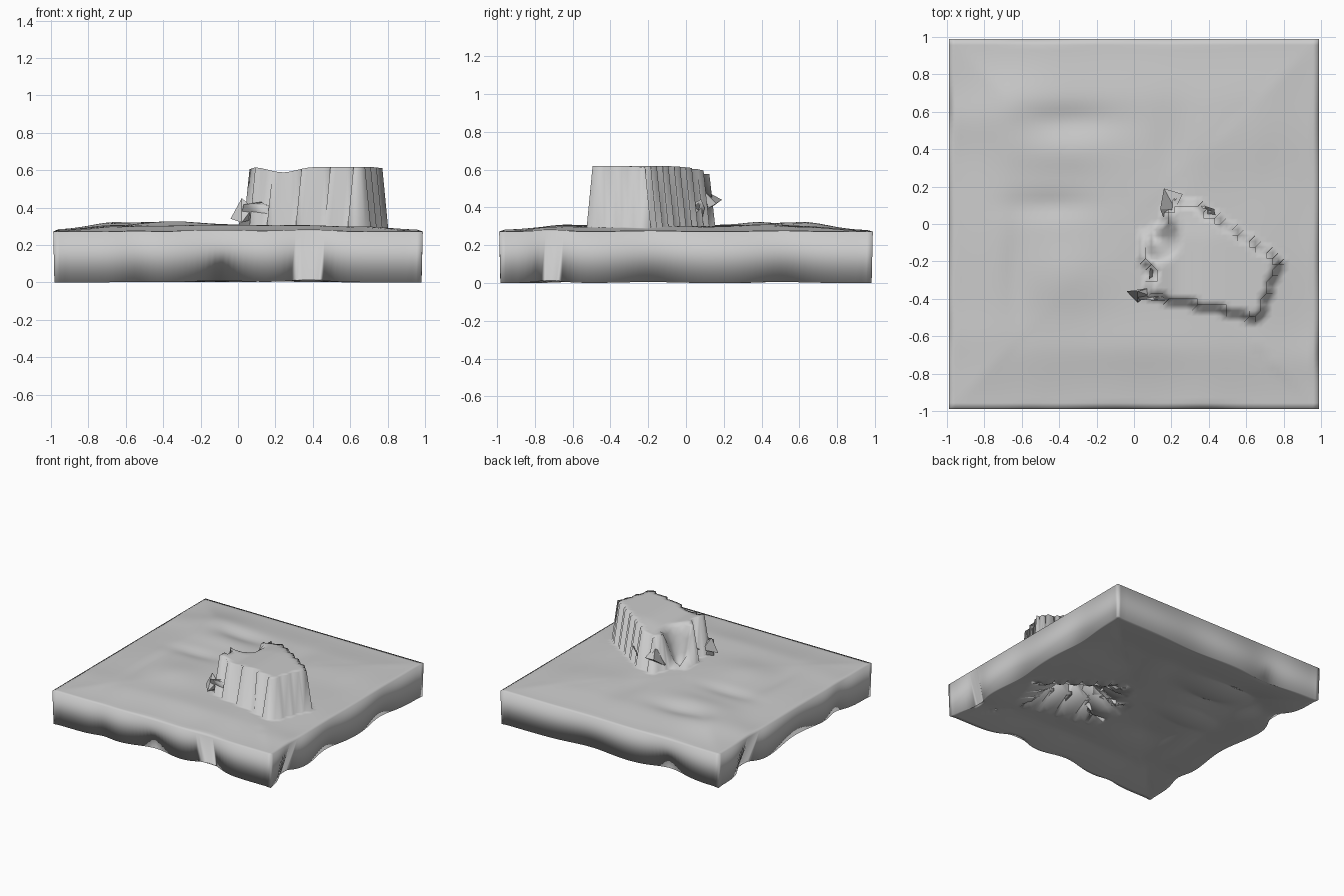
import bpy, bmesh, math

if "Cube" in bpy.data.objects:
    bpy.data.objects.remove(bpy.data.objects["Cube"])

N = 64                # grid cells per side
H = 0.988             # half width
EDGE = 0.272          # rim height and slab thickness

MESA = [(0.06, -0.38), (0.67, -0.505), (0.775, -0.21), (0.72, -0.15), (0.32, 0.11),
        (0.20, 0.13), (0.17, 0.0), (0.05, -0.05), (0.05, -0.18), (0.11, -0.25)]

# Soft hills and hollows: x, y, x radius, y radius, height
HILLS = [(-0.40, 0.10, 0.75, 0.65, 0.016), (0.45, -0.15, 0.5, 0.5, 0.006),
         (-0.65, 0.62, 0.25, 0.20, 0.020), (-0.35, 0.55, 0.25, 0.08, -0.022),
         (-0.40, 0.38, 0.25, 0.10, 0.014), (-0.45, 0.10, 0.22, 0.07, -0.018),
         (-0.35, -0.28, 0.20, 0.18, 0.020), (-0.64, -0.25, 0.06, 0.25, -0.012),
         (0.20, 0.42, 0.10, 0.20, -0.012), (0.40, 0.45, 0.20, 0.20, 0.010),
         (0.0, -0.65, 0.5, 0.14, 0.008), (0.75, 0.25, 0.15, 0.2, -0.008)]

# Places where the ground drops more sharply to the rim: position, width, drop
LIPS = {"front": [(0.38, 0.16, 0.009), (-0.10, 0.22, 0.007), (-0.55, 0.1, 0.003)],
        "right": [(-0.72, 0.12, 0.009), (-0.2, 0.2, 0.005), (0.5, 0.2, 0.005)],
        "left": [(0.56, 0.13, 0.011), (-0.1, 0.3, 0.006), (-0.6, 0.12, 0.005)],
        "back": [(-0.5, 0.2, 0.007), (0.2, 0.25, 0.004)]}


def inside(x, y, poly):
    hit = False
    for (x1, y1), (x2, y2) in zip(poly, poly[1:] + poly[:1]):
        if (y1 > y) != (y2 > y) and x < (x2 - x1) * (y - y1) / (y2 - y1) + x1:
            hit = not hit
    return hit


def smooth(t):
    t = max(0.0, min(1.0, t))
    return t * t * (3 - 2 * t)


def height(x, y):
    d = H - max(abs(x), abs(y))
    if d < 1e-4:
        return EDGE
    if abs(y) > abs(x):
        side, along = ("front" if y < 0 else "back"), x
    else:
        side, along = ("left" if x < 0 else "right"), y
    lip = 0.001 + sum(a * math.exp(-((along - p) / w) ** 2) for p, w, a in LIPS[side])
    lip *= 1 - 0.5 * smooth(d / 0.4)
    z = EDGE + lip + 0.020 * smooth(d / 0.35)
    fade = smooth(d / 0.35)
    for hx, hy, rx, ry, a in HILLS:
        z += fade * a * math.exp(-((x - hx) / rx) ** 2 - ((y - hy) / ry) ** 2)
    # steep flat-topped block with a notch on its left side
    if inside(x, y, MESA):
        top = 0.618 - 0.03 * math.exp(-((x - 0.24) / 0.1) ** 2)
        top -= 0.008 * smooth((x - 0.7) / 0.08) + 0.012 * smooth((y + 0.1) / 0.2)
        k = smooth((math.hypot(x - 0.11, y + 0.07) - 0.01) / 0.13)
        z = z + (top - z) * k
    return z


# Terrain surface
bm = bmesh.new()
step = 2 * H / N
rows = [[bm.verts.new((-H + i * step, -H + j * step, height(-H + i * step, -H + j * step)))
         for i in range(N + 1)] for j in range(N + 1)]
for j in range(N):
    for i in range(N):
        bm.faces.new((rows[j][i], rows[j][i + 1], rows[j + 1][i + 1], rows[j + 1][i]))
me = bpy.data.meshes.new("terrain_slab")
bm.to_mesh(me)
bm.free()
terrain = bpy.data.objects.new("terrain_slab", me)
bpy.context.collection.objects.link(terrain)
bpy.context.view_layer.objects.active = terrain
terrain.select_set(True)

# Slab thickness
mod = terrain.modifiers.new("thickness", 'SOLIDIFY')
mod.thickness = EDGE
mod.offset = -1
bpy.ops.object.modifier_apply(modifier=mod.name)
for v in me.vertices:
    v.co.z = max(v.co.z, 0.0)
bpy.ops.object.shade_smooth()


# Broken chips at the foot of the block
def chip(name, pts):
    b = bmesh.new()
    for p in pts:
        b.verts.new(p)
    bmesh.ops.convex_hull(b, input=b.verts)
    m = bpy.data.meshes.new(name)
    b.to_mesh(m)
    b.free()
    bpy.context.collection.objects.link(bpy.data.objects.new(name, m))


chip("chip_back", [(0.16, 0.19, 0.44), (0.26, 0.16, 0.42), (0.14, 0.08, 0.36),
                   (0.17, 0.0, 0.33), (0.22, 0.08, 0.50)])
chip("chip_front", [(-0.04, -0.36, 0.34), (0.02, -0.42, 0.32), (0.09, -0.34, 0.34),
                    (0.02, -0.36, 0.45), (0.08, -0.38, 0.40)])
